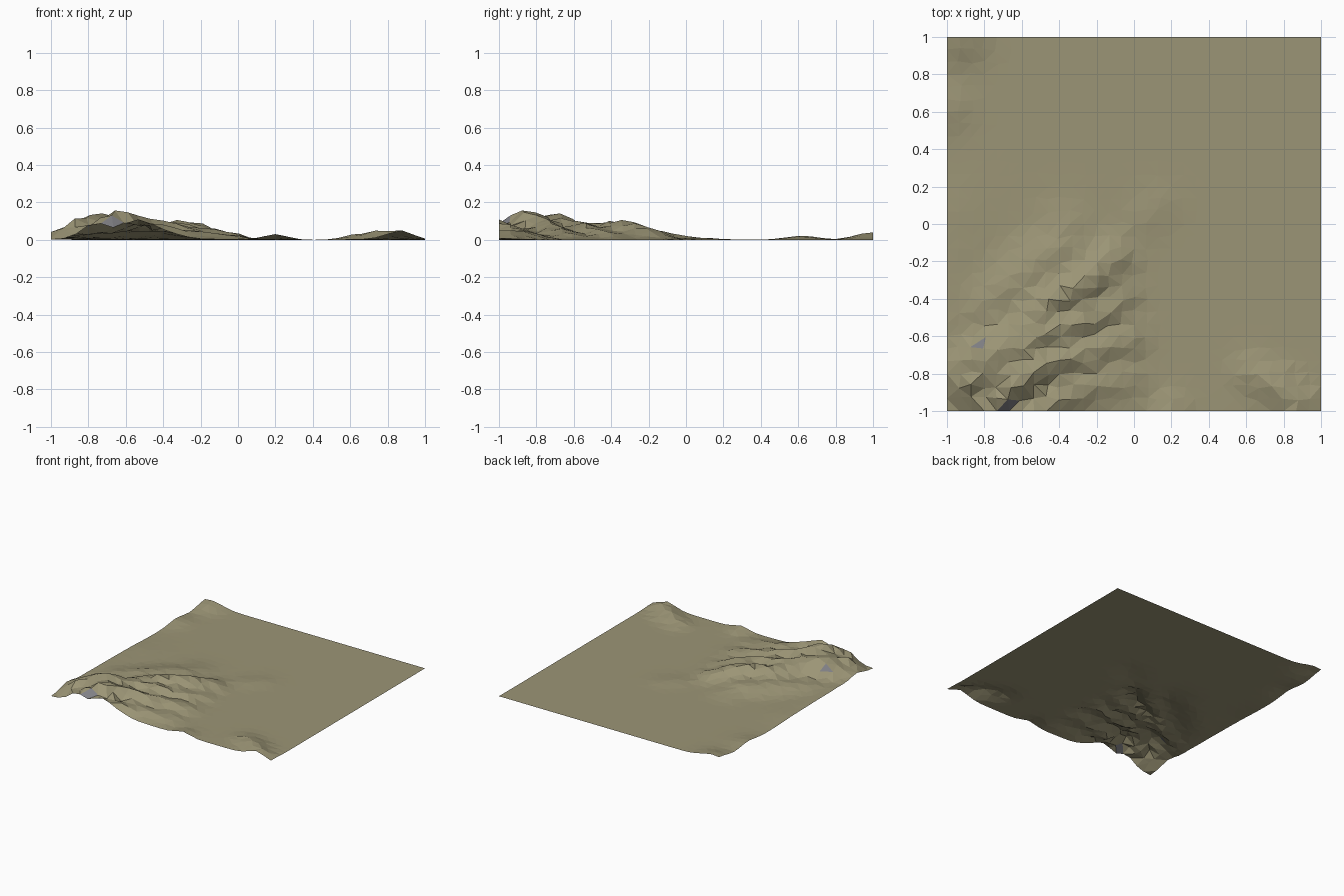
import bpy, bmesh, math, random
from mathutils import Vector

if "Cube" in bpy.data.objects:
    bpy.data.objects.remove(bpy.data.objects["Cube"])

random.seed(4)
N = 30  # cells per side

# Ridge crests: falloff width, then (x, y, height) points
RIDGES = [
    (0.11, [(-0.96, -0.78, .05), (-0.77, -0.70, .15), (-0.62, -0.60, .10), (-0.50, -0.45, .09),
            (-0.38, -0.38, .11), (-0.23, -0.30, .10), (-0.13, -0.19, .06)]),
    (0.09, [(-0.87, -0.86, .11), (-0.70, -0.76, .11), (-0.50, -0.60, .10), (-0.30, -0.53, .09),
            (-0.14, -0.46, .06), (-0.07, -0.38, .04)]),
    (0.10, [(-0.76, -0.98, .10), (-0.65, -0.87, .17), (-0.52, -0.77, .13), (-0.30, -0.70, .08),
            (-0.05, -0.62, .045)]),
    (0.10, [(-0.55, -1.0, .11), (-0.42, -0.94, .085), (-0.25, -0.86, .05), (-0.04, -0.82, .03)]),
    (0.14, [(-0.80, -0.45, .035), (-0.60, -0.30, .05), (-0.40, -0.14, .05), (-0.38, -0.05, .025)]),
    (0.09, [(0.20, -1.0, .03)]),
    (0.09, [(0.63, -0.80, .03), (0.75, -0.86, .05), (0.87, -0.97, .055)]),
    (0.13, [(-0.94, 1.0, .042)]),
    (0.12, [(-1.0, 0.62, .022)]),
    (0.20, [(-1.0, -0.6, .02), (-1.0, 0.0, .012)]),
    (0.10, [(0.05, 0.02, .012), (0.14, 0.10, .01)]),
]


def crest(p, pts):
    """Distance to a crest line and the crest height at the nearest point."""
    if len(pts) == 1:
        return (p - Vector(pts[0][:2])).length, pts[0][2]
    best = (9.0, 0.0)
    for a, b in zip(pts, pts[1:]):
        va, vb = Vector(a[:2]), Vector(b[:2])
        t = max(0, min(1, (p - va).dot(vb - va) / (vb - va).length_squared))
        best = min(best, ((p - va.lerp(vb, t)).length, a[2] + (b[2] - a[2]) * t))
    return best


def height(x, y):
    total = 0
    for width, pts in RIDGES:
        d, h = crest(Vector((x, y)), pts)
        total += (h * math.exp(-(d / width) ** 2)) ** 3
    z = total ** (1 / 3)
    return z * random.uniform(0.94, 1.04)


def material(name, color):
    m = bpy.data.materials.new(name)
    m.diffuse_color = color
    m.use_nodes = True
    m.node_tree.nodes["Principled BSDF"].inputs["Base Color"].default_value = m.diffuse_color
    return m


# Terrain sheet: open grid, triangulated, low-poly flat faces
bm = bmesh.new()
bmesh.ops.create_grid(bm, x_segments=N, y_segments=N, size=1.0)
for v in bm.verts:
    x, y = v.co.x, v.co.y
    if abs(x) < 0.99 and abs(y) < 0.99:
        v.co.x += random.uniform(-0.012, 0.012)
        v.co.y += random.uniform(-0.012, 0.012)
    v.co.z = height(v.co.x, v.co.y)
bmesh.ops.triangulate(bm, faces=bm.faces[:])
bm.normal_update()

# Bare rock on the steepest faces
for f in bm.faces:
    f.smooth = False
    f.material_index = 1 if f.normal.z < 0.72 else 0

mesh = bpy.data.meshes.new("terrain")
bm.to_mesh(mesh)
bm.free()
mesh.materials.append(material("dry_grass", (0.33, 0.30, 0.18, 1)))
mesh.materials.append(material("rock", (0.22, 0.22, 0.24, 1)))
terrain = bpy.data.objects.new("terrain", mesh)
bpy.context.collection.objects.link(terrain)
